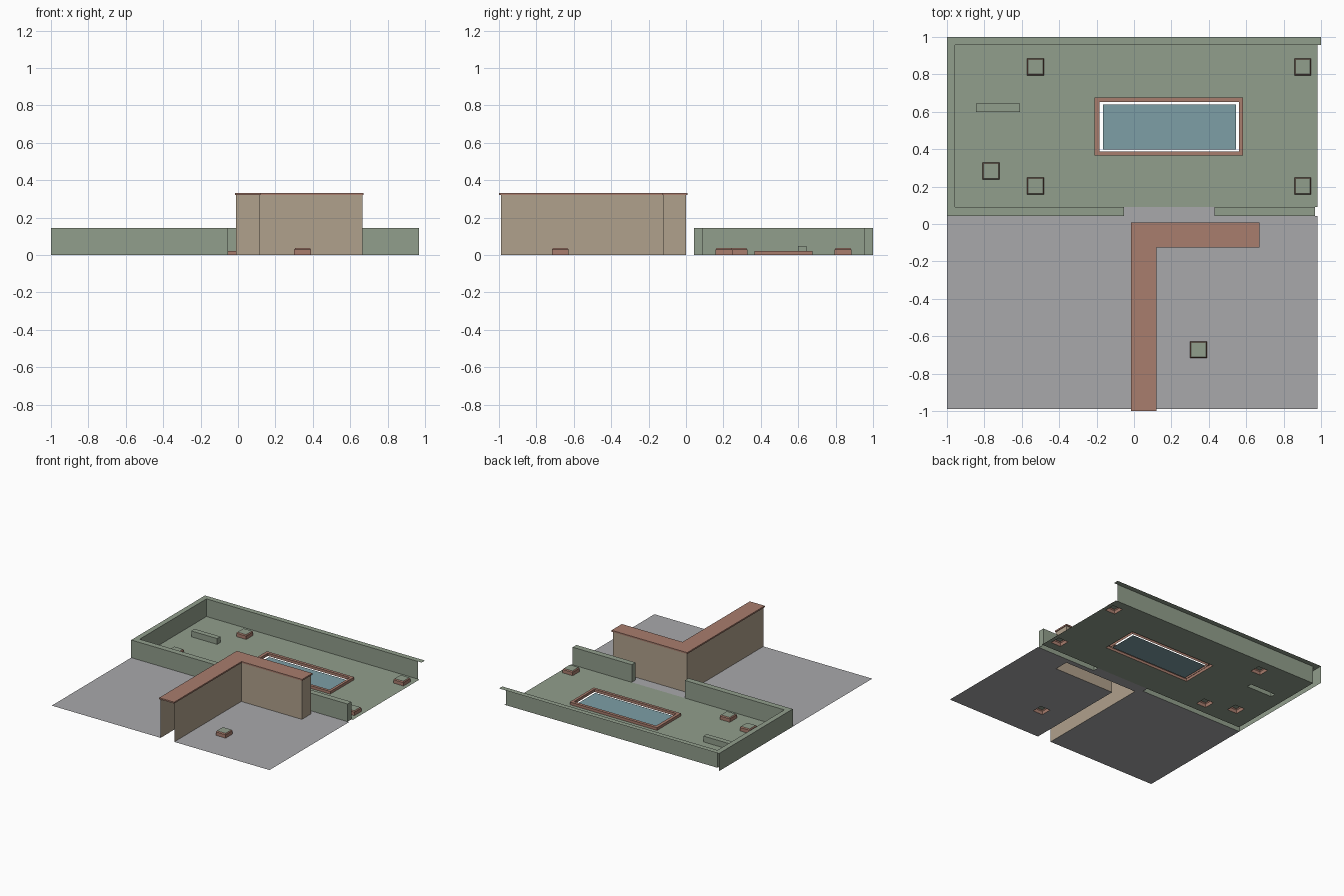
import bpy
import bmesh

cube = bpy.data.objects.get("Cube")
if cube:
    bpy.data.objects.remove(cube, do_unlink=True)


def make_material(name, r, g, b):
    mat = bpy.data.materials.new(name)
    mat.use_nodes = True
    # convert display values to linear
    colour = [((c + 0.055) / 1.055) ** 2.4 for c in (r, g, b)] + [1.0]
    mat.diffuse_color = colour
    mat.node_tree.nodes["Principled BSDF"].inputs["Base Color"].default_value = colour
    return mat


grass = make_material("lawn green", 0.57, 0.62, 0.55)
paving = make_material("paving grey", 0.66, 0.66, 0.67)
brick = make_material("brick red", 0.66, 0.49, 0.43)
plaster = make_material("plaster beige", 0.69, 0.63, 0.55)
water = make_material("water blue", 0.49, 0.62, 0.65)


def inside(x, y, rects):
    return any(a < x < c and b < y < d for a, b, c, d in rects)


def finish(bm, name, mats):
    mesh = bpy.data.meshes.new(name)
    bm.to_mesh(mesh)
    bm.free()
    for mat in mats:
        mesh.materials.append(mat)
    obj = bpy.data.objects.new(name, mesh)
    bpy.context.collection.objects.link(obj)
    return obj


def plan(rects, holes=(), z=0.0):
    """Flat sheet covering the rectangles (x0, y0, x1, y1) minus the holes."""
    every = list(rects) + list(holes)
    xs = sorted({v for r in every for v in (r[0], r[2])})
    ys = sorted({v for r in every for v in (r[1], r[3])})
    bm = bmesh.new()
    for x0, x1 in zip(xs, xs[1:]):
        for y0, y1 in zip(ys, ys[1:]):
            cx, cy = (x0 + x1) / 2, (y0 + y1) / 2
            if inside(cx, cy, rects) and not inside(cx, cy, holes):
                corners = [(x0, y0), (x1, y0), (x1, y1), (x0, y1)]
                bm.faces.new([bm.verts.new((x, y, z)) for x, y in corners])
    bmesh.ops.remove_doubles(bm, verts=bm.verts, dist=0.0005)
    return bm


def add_sides(bm, bottom=0.0, is_open=lambda x, y: False):
    """Drop vertical sides from the outline, except where is_open holds."""
    low = {}

    def below(v):
        if v not in low:
            low[v] = bm.verts.new((v.co.x, v.co.y, bottom))
        return low[v]

    for edge in [e for e in bm.edges if e.is_boundary]:
        mid = (edge.verts[0].co + edge.verts[1].co) / 2
        if not is_open(mid.x, mid.y):
            loop = edge.link_loops[0]
            a, b = loop.vert, loop.link_loop_next.vert
            bm.faces.new((b, a, below(a), below(b)))


def shell(name, mat, rects, z, holes=(), bottom=0.0, is_open=lambda x, y: False,
          top=True, floor=False):
    bm = plan(rects, holes, z)
    tops = list(bm.faces)
    add_sides(bm, bottom, is_open)
    if floor:
        for f in tops:
            bm.faces.new([bm.verts.new((v.co.x, v.co.y, bottom)) for v in reversed(f.verts)])
        bmesh.ops.remove_doubles(bm, verts=bm.verts, dist=0.0005)
    if not top:
        bmesh.ops.delete(bm, geom=tops, context="FACES")
    return finish(bm, name, [mat])


def square(x, y, half=0.045):
    return (x - half, y - half, x + half, y + half)


# Plan layout
pool_outer = (-0.21, 0.365, 0.583, 0.676)
pool_inner = (-0.184, 0.388, 0.561, 0.651)
bench = (-0.845, 0.6, -0.61, 0.643)
lawn_planters = [square(x, y) for x in (-0.527, 0.902) for y in (0.203, 0.84)]
lawn_planters.append(square(-0.765, 0.283))
yard_planter = square(0.345, -0.672)
house = [(-0.01, -0.99, 0.114, 0.0), (-0.01, -0.12, 0.665, 0.0)]
eaves = [(-0.016, -1.0, 0.12, 0.008), (-0.016, -0.126, 0.671, 0.008)]

# Ground
finish(plan([(-0.957, 0.09, 0.98, 0.957)], lawn_planters + [pool_outer, bench]),
       "lawn", [grass])
finish(plan([(-1.0, -0.99, 0.98, 0.042), (-0.053, 0.042, 0.43, 0.09)],
            house + [yard_planter]), "paved_yard", [paving])

# Garden walls, open along the rear and at the cut end
shell("garden_wall", grass,
      [(-1.0, 0.042, -0.957, 1.0), (-1.0, 0.957, 0.967, 1.0), (-1.0, 0.042, -0.053, 0.09)],
      0.145, is_open=lambda x, y: y > 0.99 or x > 0.96)
finish(plan([(0.967, 0.957, 1.0, 1.0)], z=0.145), "wall_top_overhang", [grass])
shell("front_garden_wall", grass, [(0.43, 0.042, 0.967, 0.09)], 0.145)

# House walls, open at the cut end, with a flat roof slab
shell("house_walls", plaster, house, 0.32, is_open=lambda x, y: y < -0.98, top=False)
shell("roof_slab", brick, eaves, 0.332, bottom=0.32, floor=True)

# Pool
shell("pool_rim", brick, [pool_outer], 0.022, holes=[pool_inner])
finish(plan([(-0.166, 0.398, 0.546, 0.639)]), "pool_water", [water])

# Bench
shell("bench", grass, [bench], 0.048)

# Planters with chamfered rims and planted tops
for number, rect in enumerate(lawn_planters + [yard_planter], 1):
    bm = plan([rect], z=0.028)
    top_face = list(bm.faces)
    add_sides(bm)
    bmesh.ops.inset_region(bm, faces=top_face, thickness=0.008, depth=0.008)
    bm.normal_update()
    for f in bm.faces:
        f.material_index = int(f.normal.z > 0.95)
    finish(bm, f"planter_{number}", [brick, grass])
